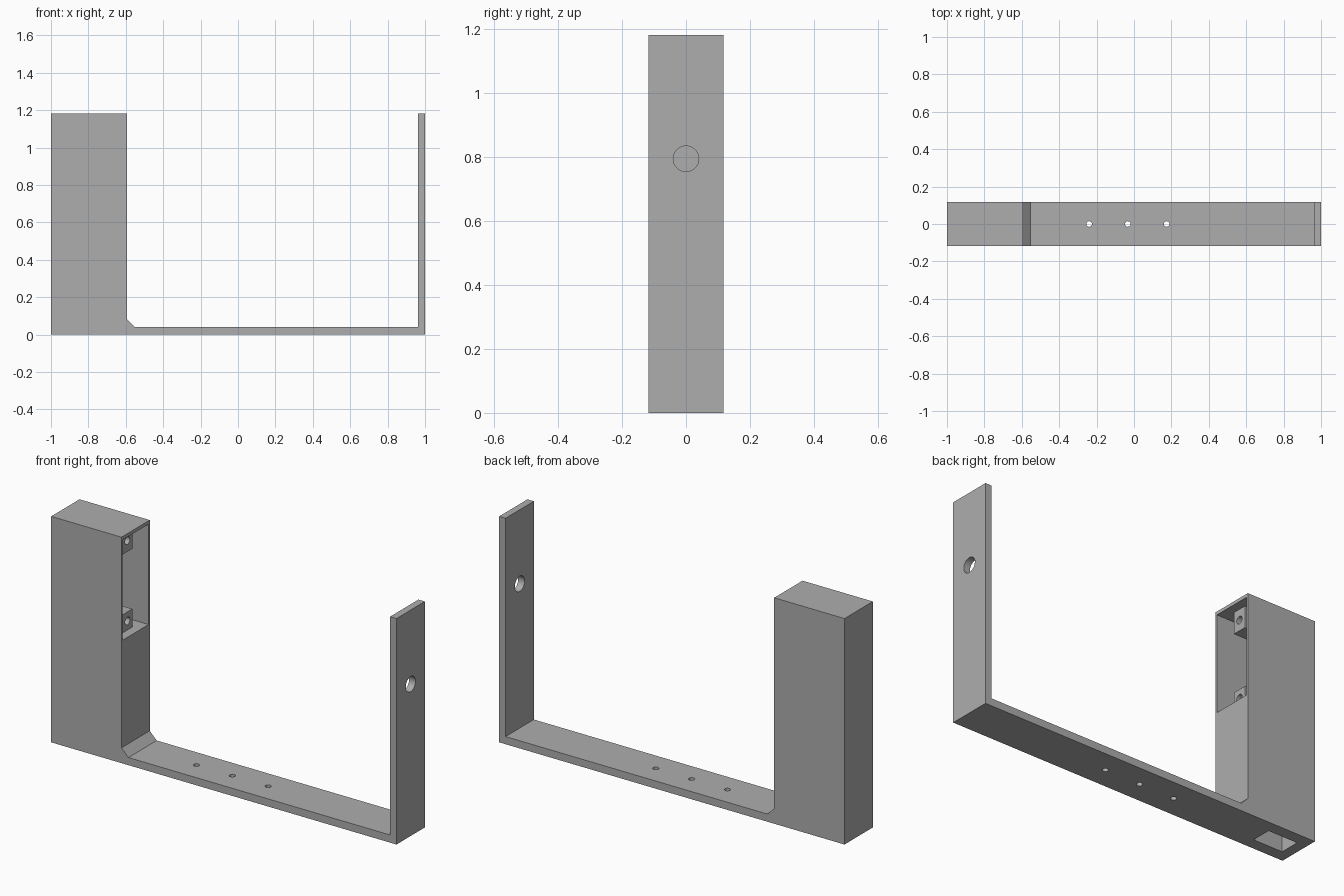
import bpy, bmesh
from mathutils import Matrix, Vector

cube = bpy.data.objects.get("Cube")
if cube:
    bpy.data.objects.remove(cube, do_unlink=True)

HALF_Y = 0.117
HEIGHT = 1.183
BLOCK_X = -0.593
BASE = 0.04

grey = bpy.data.materials.new("plain grey")
grey.use_nodes = True
grey.diffuse_color = (0.42, 0.42, 0.42, 1)
grey.node_tree.nodes["Principled BSDF"].inputs["Base Color"].default_value = grey.diffuse_color


def add_object(name, bm):
    bmesh.ops.recalc_face_normals(bm, faces=bm.faces)
    mesh = bpy.data.meshes.new(name)
    bm.to_mesh(mesh)
    bm.free()
    mesh.materials.append(grey)
    obj = bpy.data.objects.new(name, mesh)
    bpy.context.collection.objects.link(obj)
    return obj


def box(name, low, high):
    low, high = Vector(low), Vector(high)
    bm = bmesh.new()
    size = Matrix.Diagonal((*(high - low), 1))
    bmesh.ops.create_cube(bm, size=1, matrix=Matrix.Translation((low + high) / 2) @ size)
    return add_object(name, bm)


def rod(name, centre, radius, length, axis, sides=32):
    bm = bmesh.new()
    turn = Vector((0, 0, 1)).rotation_difference(Vector(axis)).to_matrix().to_4x4()
    bmesh.ops.create_cone(bm, cap_ends=True, segments=sides, radius1=radius, radius2=radius,
                          depth=length, matrix=Matrix.Translation(centre) @ turn)
    return add_object(name, bm)


def cut(obj, cutters):
    # Subtract every cutter, bake the result and remove the helpers
    for cutter in cutters:
        cutter.hide_render = True
        mod = obj.modifiers.new("cut", 'BOOLEAN')
        mod.operation = 'DIFFERENCE'
        mod.solver = 'EXACT'
        mod.object = cutter
    graph = bpy.context.evaluated_depsgraph_get()
    baked = bpy.data.meshes.new_from_object(obj.evaluated_get(graph))
    obj.modifiers.clear()
    obj.data = baked
    for cutter in cutters:
        bpy.data.objects.remove(cutter, do_unlink=True)
    # Smooth only the round hole walls
    bpy.ops.object.select_all(action='DESELECT')
    obj.select_set(True)
    bpy.context.view_layer.objects.active = obj
    bpy.ops.object.shade_smooth_by_angle()


# U-shaped body: housing, chamfered inner corner, base strip and thin arm
profile = [(-1, 0), (1, 0), (1, HEIGHT), (0.963, HEIGHT), (0.963, BASE),
           (BLOCK_X + 0.04, BASE), (BLOCK_X, 0.08), (BLOCK_X, HEIGHT), (-1, HEIGHT)]
bm = bmesh.new()
face = bm.faces.new([bm.verts.new((x, -HALF_Y, z)) for x, z in profile])
side = bmesh.ops.extrude_face_region(bm, geom=[face])["geom"]
bmesh.ops.translate(bm, vec=(0, 2 * HALF_Y, 0),
                    verts=[v for v in side if isinstance(v, bmesh.types.BMVert)])
body = add_object("bracket_body", bm)

# Pocket in the housing, shaft from below, arm hole and base screw holes
FLOOR, CEILING = 0.64, 1.165
cutters = [
    box("pocket_cutter", (-0.98, -0.107, FLOOR), (BLOCK_X + 0.1, 0.107, CEILING)),
    box("shaft_cutter", (-0.945, -0.054, -0.1), (-0.772, 0.054, FLOOR + 0.05)),
    rod("arm_hole_cutter", (0.98, 0, 0.795), 0.04, 0.2, (1, 0, 0)),
]
for x in (-0.24, -0.033, 0.175):
    cutters.append(rod("screw_hole_cutter", (x, 0, BASE / 2), 0.015, 0.2, (0, 0, 1), 24))
cut(body, cutters)

# Screw bosses on the floor and ceiling of the pocket
for name, low, high in (("lower_boss", FLOOR, 0.735), ("upper_boss", 1.05, CEILING)):
    boss = box(name, (-0.72, -0.04, low), (-0.64, 0.04, high))
    cut(boss, [rod("boss_hole_cutter", (-0.64, 0, (low + high) / 2), 0.02, 0.12, (1, 0, 0), 24)])
